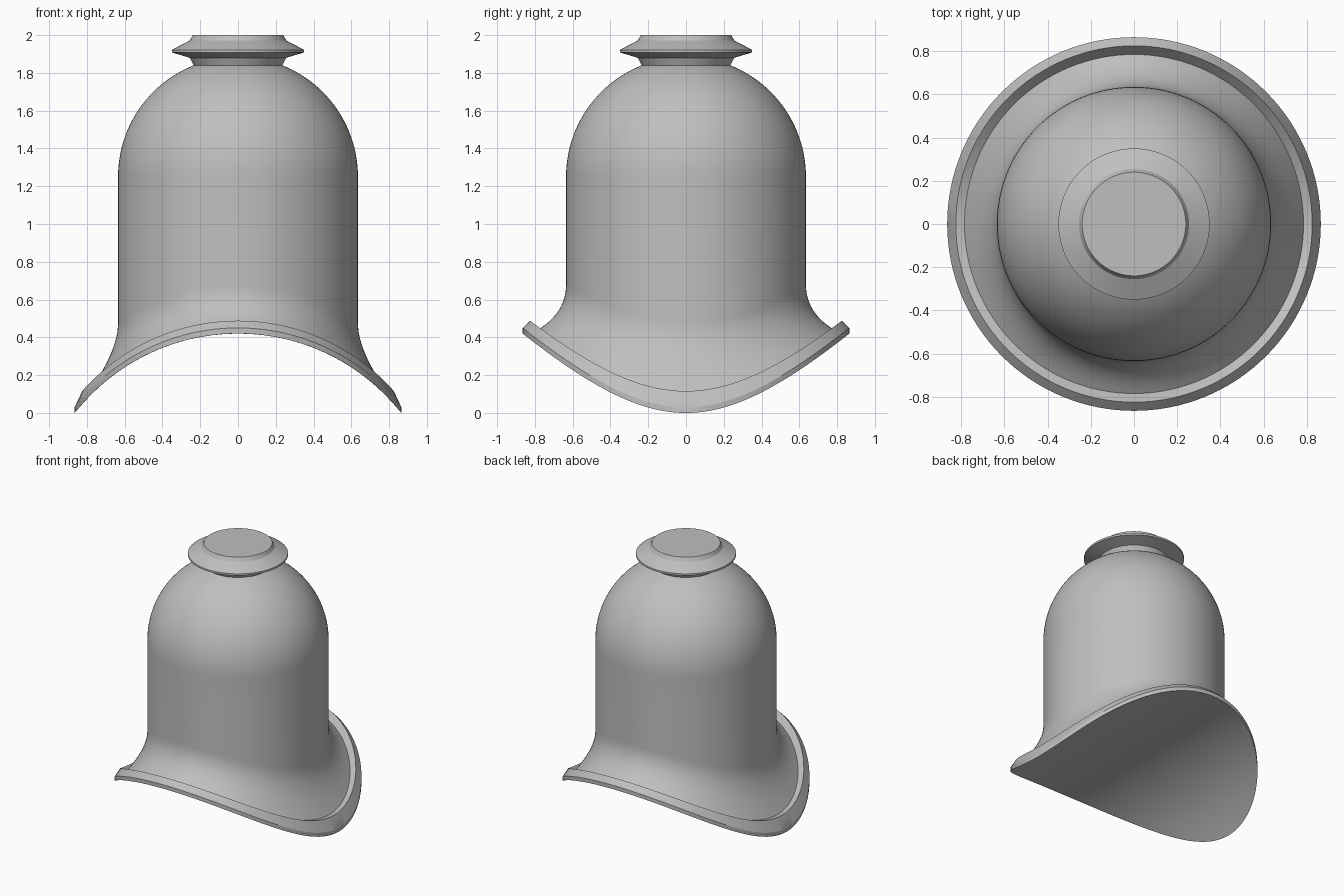
import bpy, bmesh, math

if "Cube" in bpy.data.objects:
    bpy.data.objects.remove(bpy.data.objects["Cube"], do_unlink=True)

SEGMENTS = 128
PIPE_RADIUS = 1.1      # curve of the saddle underside, axis along y
CROWN = 0.42           # height of the underside at the middle
WALL = 0.635           # radius of the upright wall and dome
SHOULDER = 1.25        # height where the dome starts
RIM = 0.865

grey = bpy.data.materials.new("plain grey")
grey.use_nodes = True
colour = (0.52, 0.52, 0.52, 1)
grey.diffuse_color = colour
grey.node_tree.nodes["Principled BSDF"].inputs["Base Color"].default_value = colour


def saddle(x):
    return math.sqrt(PIPE_RADIUS ** 2 - x * x) + CROWN - PIPE_RADIUS


def lathe(name, profile, smooth_angle):
    """Revolve (radius, height, follows_saddle) points; radius 0 makes a pole."""
    bm = bmesh.new()
    rings = []
    for r, h, follows in profile:
        ring = []
        for i in range(SEGMENTS if r else 1):
            a = math.tau * i / SEGMENTS
            x, y = r * math.cos(a), r * math.sin(a)
            ring.append(bm.verts.new((x, y, h + (saddle(x) if follows else 0))))
        rings.append(ring)
    for low, high in zip(rings, rings[1:]):
        for i in range(SEGMENTS):
            j = (i + 1) % SEGMENTS
            if len(low) == 1:
                bm.faces.new((low[0], high[j], high[i]))
            elif len(high) == 1:
                bm.faces.new((low[i], low[j], high[0]))
            else:
                bm.faces.new((low[i], low[j], high[j], high[i]))
    bmesh.ops.recalc_face_normals(bm, faces=bm.faces)
    mesh = bpy.data.meshes.new(name)
    bm.to_mesh(mesh)
    bm.free()
    mesh.materials.append(grey)
    obj = bpy.data.objects.new(name, mesh)
    bpy.context.collection.objects.link(obj)
    bpy.ops.object.select_all(action="DESELECT")
    obj.select_set(True)
    bpy.context.view_layer.objects.active = obj
    bpy.ops.object.shade_smooth_by_angle(angle=math.radians(smooth_angle))
    return obj


# Curved underside, from the middle out to the rim
body = [(RIM * i / 12, 0, True) for i in range(13)]

# Raised bead around the rim
body += [(RIM, 0.03, True), (0.825, 0.068, True)]

# Flared skirt sweeping up into the wall
start, bend, end = (0.785, 0.02), (WALL, 0.11), (WALL, 0.26)
for i in range(13):
    t = i / 12
    r, h = ((1 - t) ** 2 * a + 2 * t * (1 - t) * b + t * t * c
            for a, b, c in zip(start, bend, end))
    body.append((r, h, True))

# Upright wall and dome, cut off where the knob sits
neck = math.acos(0.235 / WALL)
for i in range(25):
    a = neck * i / 24
    body.append((WALL * math.cos(a), SHOULDER + WALL * math.sin(a), False))
lathe("saddle_body", body, 25)

# Knob with a flat top and a thin flange
knob = [(0.235, 1.84), (0.255, 1.88), (0.35, 1.908), (0.35, 1.922),
        (0.255, 1.972), (0.24, 2.0), (0, 2.0)]
lathe("top_knob", [(r, z, False) for r, z in knob], 20)
